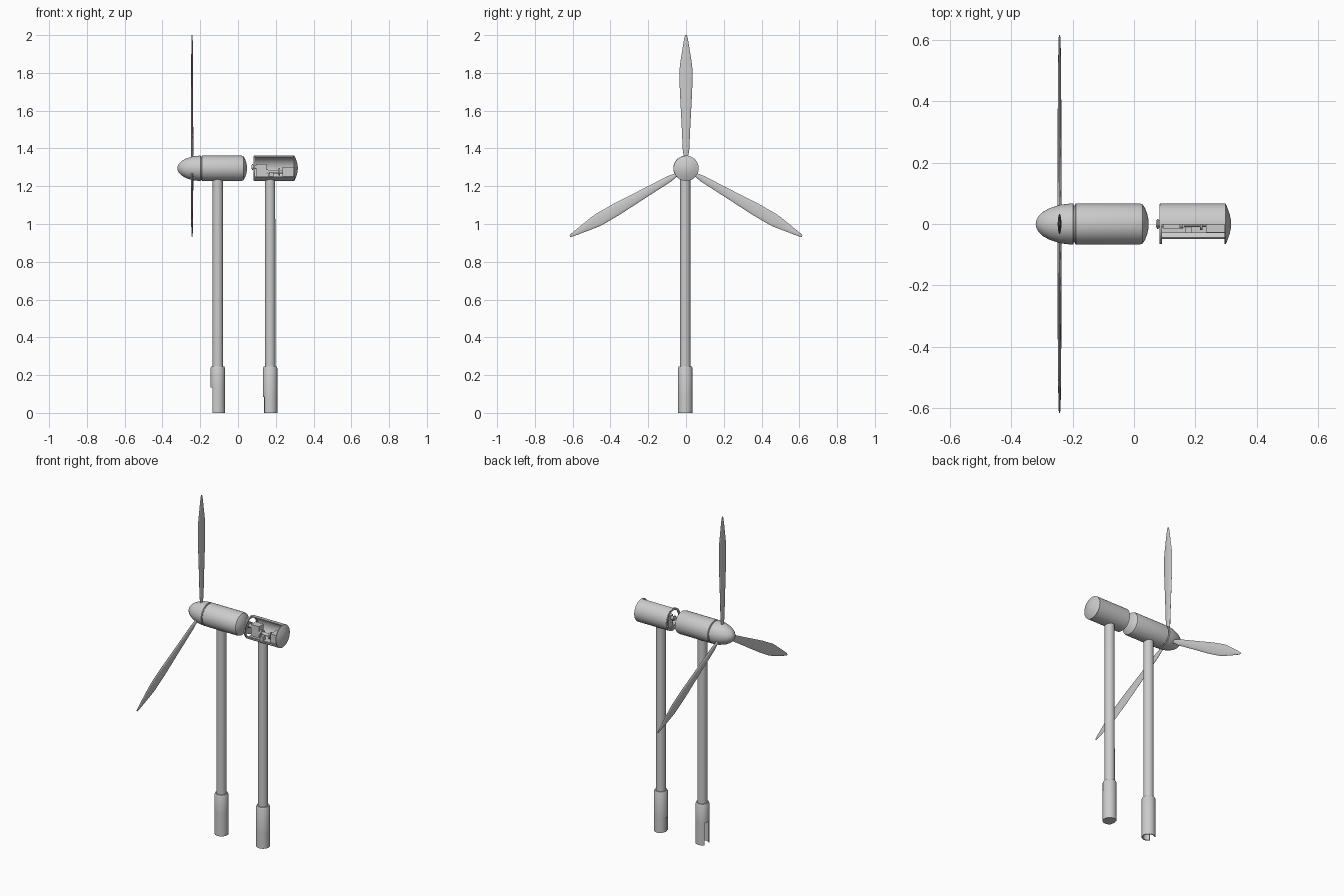
import bpy, bmesh
from math import sin, cos, pi, radians
from mathutils import Matrix, Vector

if "Cube" in bpy.data.objects:
    bpy.data.objects.remove(bpy.data.objects["Cube"])

AXIS_Z = 1.295   # height of the nacelle axis


def finish(name, bm, smooth=True):
    bmesh.ops.remove_doubles(bm, verts=bm.verts, dist=1e-5)
    bmesh.ops.recalc_face_normals(bm, faces=bm.faces)
    me = bpy.data.meshes.new(name)
    bm.to_mesh(me)
    bm.free()
    ob = bpy.data.objects.new(name, me)
    bpy.context.collection.objects.link(ob)
    if smooth:
        bpy.ops.object.select_all(action='DESELECT')
        bpy.context.view_layer.objects.active = ob
        ob.select_set(True)
        bpy.ops.object.shade_smooth_by_angle(angle=radians(32))
    return ob


def lathe(name, profile, center=(0, 0, 0), axis='Z', a0=0, a1=360, seg=48, closed=False):
    """Turn (position, radius) points about an axis; a partial sweep gets flat ends."""
    bm = bmesh.new()
    full = a1 - a0 >= 360
    c = Vector(center)
    rings = []
    for i in range(seg + 1):
        a = radians(a0 + (a1 - a0) * i / seg)
        ring = []
        for t, r in profile:
            p = (t, r * cos(a), r * sin(a)) if axis == 'X' else (r * cos(a), r * sin(a), t)
            ring.append(bm.verts.new(c + Vector(p)))
        rings.append(ring)
    n = len(profile)
    for A, B in zip(rings, rings[1:]):
        for j in range(n if closed else n - 1):
            k = (j + 1) % n
            bm.faces.new((A[j], A[k], B[k], B[j]))
    if not full:
        bm.faces.new(rings[0])
        bm.faces.new(rings[-1])
    bmesh.ops.remove_doubles(bm, verts=bm.verts, dist=1e-5)
    bmesh.ops.dissolve_degenerate(bm, edges=bm.edges, dist=1e-6)
    return finish(name, bm)


def box(name, x, y, z):
    bm = bmesh.new()
    bmesh.ops.create_cube(bm, size=1)
    for v in bm.verts:
        for i, (lo, hi) in enumerate((x, y, z)):
            v.co[i] = lo if v.co[i] < 0 else hi
    return finish(name, bm, False)


# Towers with a wider base that has a doorway facing the rotor side
def tower(label, x, door_h, floor):
    c = (x, -0.004, 0)
    lathe(label + "_tower", [(0.2, 0), (0.2, 0.028), (1.24, 0.027), (1.24, 0)], c)
    lathe(label + "_base_upper", [(door_h, 0.032), (door_h, 0.038), (0.238, 0.038),
                                  (0.246, 0.034), (0.246, 0.027), (0.23, 0.027), (0.23, 0.032)],
          c, closed=True)
    lathe(label + "_base_wall", [(0, 0.032), (0, 0.038), (door_h, 0.038), (door_h, 0.032)],
          c, a0=-140, a1=140, closed=True)
    if floor:
        lathe(label + "_base_core", [(0, 0), (0, 0.033), (door_h, 0.033), (door_h, 0)], c)


tower("closed", -0.107, 0.135, False)
tower("cutaway", 0.17, 0.085, True)

# Closed nacelle and nose cone
axis = (0, 0, AXIS_Z)
lathe("nose_cone", [(-0.321, 0), (-0.319, 0.012), (-0.312, 0.025), (-0.298, 0.039),
                    (-0.275, 0.052), (-0.24, 0.063), (-0.215, 0.066), (-0.199, 0.067),
                    (-0.197, 0.065), (-0.197, 0)], axis, 'X')
lathe("hub_joint", [(-0.2, 0), (-0.2, 0.061), (-0.185, 0.061), (-0.185, 0)], axis, 'X')
lathe("closed_nacelle", [(-0.193, 0), (-0.193, 0.064), (-0.19, 0.067), (0.018, 0.067),
                         (0.028, 0.064), (0.036, 0.052), (0.043, 0.033), (0.047, 0.015),
                         (0.048, 0)], axis, 'X')

# Three blades, lens-shaped sections lofted outwards: (radius, half chord, half thickness)
SECTIONS = [(0.04, 0.010, 0.006), (0.068, 0.011, 0.006), (0.10, 0.017, 0.0065),
            (0.25, 0.024, 0.006), (0.42, 0.033, 0.006), (0.53, 0.034, 0.005),
            (0.56, 0.031, 0.005), (0.66, 0.015, 0.004), (0.70, 0.008, 0.003),
            (0.71, 0.004, 0.002)]
for k in range(3):
    bm = bmesh.new()
    rings = []
    for r, w, t in SECTIONS:
        rings.append([bm.verts.new((t * sin(2 * pi * i / 16), w * cos(2 * pi * i / 16), r))
                      for i in range(16)])
    for A, B in zip(rings, rings[1:]):
        for i in range(16):
            j = (i + 1) % 16
            bm.faces.new((A[i], A[j], B[j], B[i]))
    bm.faces.new(rings[0])
    bm.faces.new(rings[-1])
    bm.transform(Matrix.Translation((-0.243, 0, 1.29)) @ Matrix.Rotation(k * 2 * pi / 3, 4, 'X'))
    finish(f"blade_{k + 1}", bm)

# Cutaway nacelle: open shell, front ring and rear cap
lathe("cutaway_shell", [(0.085, 0.061), (0.085, 0.067), (0.298, 0.067), (0.298, 0.061)],
      axis, 'X', a0=-136, a1=92, closed=True)
lathe("front_ring", [(0.083, 0.054), (0.083, 0.065), (0.091, 0.065), (0.091, 0.054)],
      axis, 'X', closed=True)
lathe("rear_cap", [(0.295, 0), (0.295, 0.066), (0.299, 0.066), (0.306, 0.051),
                   (0.312, 0.033), (0.316, 0.015), (0.317, 0)], axis, 'X')

# Machinery inside the cutaway
box("bed_plate", (0.09, 0.296), (-0.03, 0.03), (1.238, 1.25))
box("gearbox", (0.095, 0.15), (-0.014, 0.03), (1.25, 1.318))
box("coupling_block", (0.15, 0.165), (-0.012, 0.02), (1.25, 1.285))
box("generator", (0.235, 0.296), (-0.027, 0.03), (1.252, 1.303))
box("brake_caliper", (0.168, 0.188), (-0.03, -0.008), (1.25, 1.272))
for name, x0, x1, r, z in (("rotor_shaft", 0.072, 0.1, 0.011, 1.302),
                           ("shaft_flange", 0.075, 0.08, 0.016, 1.302),
                           ("drive_shaft", 0.145, 0.24, 0.009, 1.277),
                           ("brake_disc", 0.215, 0.223, 0.02, 1.277),
                           ("shaft_collar", 0.15, 0.16, 0.015, 1.277)):
    lathe(name, [(x0, 0), (x0, r), (x1, r), (x1, 0)], (0, 0, z), 'X', seg=24)
